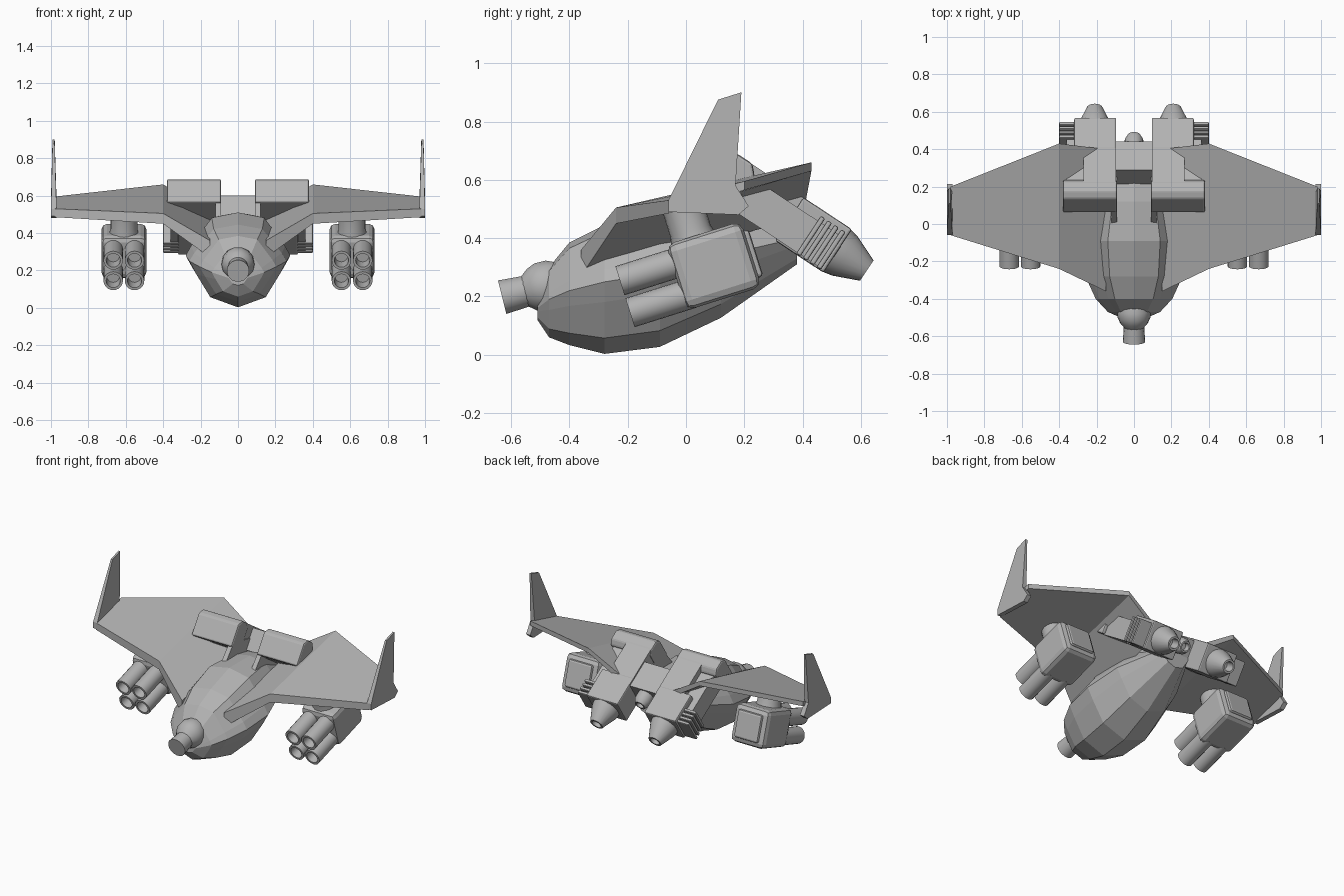
import bpy, bmesh, math
from mathutils import Matrix, Vector

cube = bpy.data.objects.get("Cube")
if cube:
    bpy.data.objects.remove(cube, do_unlink=True)

grey = bpy.data.materials.new("hull_grey")
grey.use_nodes = True
COLOUR = (0.45, 0.45, 0.45, 1)
grey.diffuse_color = COLOUR
grey.node_tree.nodes["Principled BSDF"].inputs["Base Color"].default_value = COLOUR


def frame(x, y, z, pitch):
    """Local frame whose y axis is pitched up by the given degrees."""
    return Matrix.Translation((x, y, z)) @ Matrix.Rotation(math.radians(pitch), 4, 'X')


WORLD = Matrix.Identity(4)
ENGINE = frame(0, 0.52, 0.355, -33.4)
POD = frame(0.61, 0.095, 0.305, 17.5)
GUN = frame(0, -0.48, 0.235, 14)


def loft(name, rings, mat=WORLD, mirror=True, smooth=False, bevel=0):
    """Skin a series of equal-sized rings, cap both ends, optionally mirror."""
    bm = bmesh.new()
    loops = [[bm.verts.new(mat @ Vector(p)) for p in ring] for ring in rings]
    n = len(rings[0])
    for a, b in zip(loops, loops[1:]):
        for i in range(n):
            j = (i + 1) % n
            bm.faces.new((a[i], a[j], b[j], b[i]))
    bm.faces.new(loops[0])
    bm.faces.new(loops[-1])
    bmesh.ops.recalc_face_normals(bm, faces=bm.faces)
    mesh = bpy.data.meshes.new(name)
    bm.to_mesh(mesh)
    bm.free()
    mesh.materials.append(grey)
    ob = bpy.data.objects.new(name, mesh)
    bpy.context.collection.objects.link(ob)
    if bevel:
        mod = ob.modifiers.new("rounded_edges", 'BEVEL')
        mod.width, mod.segments = bevel, 2
    if mirror:
        mod = ob.modifiers.new("both_sides", 'MIRROR')
        mod.use_mirror_merge = False
    if smooth:
        bpy.ops.object.select_all(action='DESELECT')
        ob.select_set(True)
        bpy.context.view_layer.objects.active = ob
        bpy.ops.object.shade_smooth_by_angle(angle=math.radians(35))
    return ob


def prism(name, outline, x0, x1, mat=WORLD, **kw):
    """Side outline of (y, z) points extruded across x."""
    return loft(name, [[(x, y, z) for y, z in outline] for x in (x0, x1)], mat, **kw)


def box(name, x0, x1, y0, y1, z0, z1, mat=WORLD, **kw):
    return prism(name, [(y0, z0), (y1, z0), (y1, z1), (y0, z1)], x0, x1, mat, **kw)


def turned(name, profile, mat, x=0, z=0, sides=20, **kw):
    """Profile of (distance along y, radius) turned about the local y axis."""
    rings = [[(x + r * math.cos(math.tau * i / sides), y, z + r * math.sin(math.tau * i / sides))
              for i in range(sides)] for y, r in profile]
    return loft(name, rings, mat, smooth=True, **kw)


# Fuselage: stations of y, top, bottom, half width, chine height
stations = [(-0.51, 0.20, 0.12, 0.05, 0.16), (-0.47, 0.30, 0.06, 0.14, 0.19),
            (-0.40, 0.385, 0.033, 0.205, 0.22), (-0.28, 0.445, 0.003, 0.26, 0.25),
            (-0.09, 0.51, 0.027, 0.28, 0.28), (0.12, 0.51, 0.127, 0.23, 0.34),
            (0.38, 0.46, 0.31, 0.10, 0.40)]
# Half section: width fraction, height fraction above or below the chine
section = [(0, 1), (0.5, 0.88), (0.67, 0.6), (0.9, 0.22), (1, 0), (0.86, -0.28), (0.57, -0.78), (0, -1)]
hull = []
for y, top, low, w, mid in stations:
    half = [(w * u, y, mid + v * ((top - mid) if v > 0 else (mid - low))) for u, v in section]
    hull.append(half + [(-px, py, pz) for px, py, pz in half[-2:0:-1]])
loft("fuselage", hull, mirror=False)

# Nose turret and gun barrel
turned("nose_turret", [(0.06, 0.07), (0.02, 0.088), (-0.02, 0.088), (-0.05, 0.075), (-0.08, 0.05)],
       GUN, sides=14, mirror=False)
turned("nose_barrel", [(0, 0.05), (-0.08, 0.055), (-0.155, 0.06)], GUN, sides=18, mirror=False)

# Cranked wings: x, then y, top and bottom of the leading and trailing edges
wing = [(0.15, -0.36, 0.36, 0.27, 0.40, 0.51, 0.47),
        (0.40, -0.24, 0.505, 0.45, 0.43, 0.66, 0.63),
        (0.98, -0.06, 0.53, 0.485, 0.20, 0.595, 0.565)]
loft("wing", [[(x, ly, lt), (x, ty, tt), (x, ty, tb), (x, ly, lb)]
              for x, ly, lt, lb, ty, tt, tb in wing])

# Upright wingtip fins, thinner toward the top
fin = [(-0.06, 0.49), (-0.06, 0.53), (0.11, 0.875), (0.19, 0.9), (0.17, 0.58), (0.215, 0.51), (0.18, 0.48)]
loft("wingtip_fin", [[(0.97 + 0.01 * (z > 0.8), y, z) for y, z in fin],
                     [(1.0 - 0.008 * (z > 0.8), y, z) for y, z in fin]])

# Engines, pitched nose up
box("engine_front_body", 0.095, 0.27, -0.45, -0.15, -0.08, 0.088, ENGINE)
box("engine_rear_body", 0.095, 0.32, -0.2, 0, -0.088, 0.09, ENGINE, bevel=0.008)
prism("engine_intake", [(-0.5, -0.078), (-0.5, 0.06), (-0.47, 0.09), (-0.41, 0.09), (-0.38, 0.06), (-0.38, -0.078)],
      0.09, 0.38, ENGINE, bevel=0.01)
box("engine_side_duct", 0.26, 0.36, -0.39, -0.015, -0.08, 0.05, ENGINE)
for i in range(4):
    y = -0.115 + i * 0.028
    box(f"cooling_rib_{i + 1}", 0.3, 0.4, y, y + 0.018, -0.085, 0.07, ENGINE, bevel=0.006)
turned("engine_nozzle", [(-0.01, 0.088), (0.03, 0.08), (0.12, 0.042), (0.12, 0.03), (0.06, 0.025)],
       ENGINE, x=0.21)

# Centre housing between the engines, its small exhaust and the struts
box("centre_housing", -0.1, 0.1, -0.327, -0.147, -0.06, 0.078, ENGINE, mirror=False)
turned("centre_exhaust", [(-0.2, 0.05), (-0.1, 0.05), (-0.07, 0.035), (-0.07, 0.025), (-0.1, 0.02)],
       ENGINE, z=0.02, mirror=False)
prism("engine_strut", [(0, 0.45), (0, 0.48), (0.08, 0.575), (0.25, 0.55), (0.25, 0.43)], 0.09, 0.12)

# Underwing weapon pods with four hollow tubes each
box("pod_body", -0.12, 0.12, -0.135, 0.135, -0.118, 0.118, POD, bevel=0.03)
box("pod_rear_cover", -0.085, 0.085, 0.12, 0.152, -0.085, 0.085, POD, bevel=0.012)
for side, x in (("inner", -0.057), ("outer", 0.057)):
    for level, z in (("upper", 0.048), ("lower", -0.067)):
        turned(f"pod_tube_{side}_{level}",
               [(-0.1, 0.052), (-0.322, 0.052), (-0.322, 0.038), (-0.24, 0.034)], POD, x=x, z=z)
upright = POD @ Matrix.Translation((0, -0.04, 0)) @ Matrix.Rotation(math.pi / 2, 4, 'X')
turned("pod_pylon", [(0.1, 0.08), (0.14, 0.072), (0.225, 0.072)], upright)
